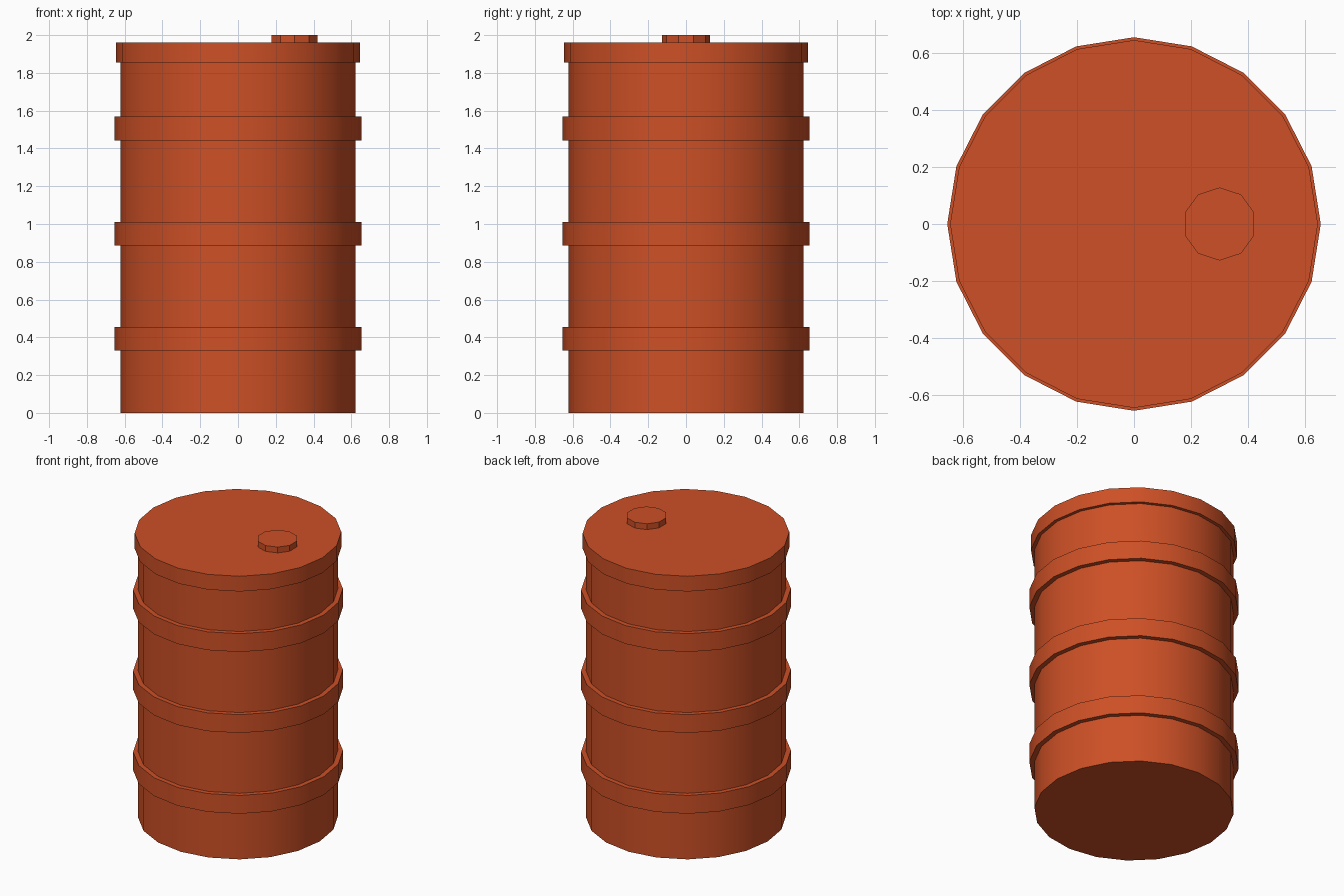
import bpy
import math

cube = bpy.data.objects.get("Cube")
if cube:
    bpy.data.objects.remove(cube, do_unlink=True)

# Single painted-metal colour
rust = bpy.data.materials.new("rust_orange_paint")
rust.use_nodes = True
colour = (0.61, 0.08, 0.019, 1)
rust.diffuse_color = colour
rust.node_tree.nodes["Principled BSDF"].inputs["Base Color"].default_value = colour


def disc(name, radius, bottom, top, sides=20, x=0):
    """Upright closed cylinder between two heights."""
    bpy.ops.mesh.primitive_cylinder_add(
        vertices=sides, radius=radius, depth=top - bottom,
        location=(x, 0, (bottom + top) / 2))
    part = bpy.context.object
    part.name = name
    part.data.materials.append(rust)
    bpy.ops.object.shade_smooth_by_angle(angle=math.radians(30))
    return part


def band(name, inner, outer, bottom, top, sides=20):
    """Hollow hoop with a rectangular section, wrapped around the drum."""
    section = [(inner, bottom), (outer, bottom), (outer, top), (inner, top)]
    verts = []
    for i in range(sides):
        a = math.tau * i / sides
        verts += [(r * math.cos(a), r * math.sin(a), z) for r, z in section]
    faces = []
    for i in range(sides):
        j = (i + 1) % sides
        for k in range(4):
            n = (k + 1) % 4
            faces.append((i * 4 + k, j * 4 + k, j * 4 + n, i * 4 + n))
    mesh = bpy.data.meshes.new(name)
    mesh.from_pydata(verts, [], faces)
    mesh.materials.append(rust)
    part = bpy.data.objects.new(name, mesh)
    bpy.context.collection.objects.link(part)
    bpy.ops.object.select_all(action="DESELECT")
    part.select_set(True)
    bpy.context.view_layer.objects.active = part
    bpy.ops.object.shade_smooth_by_angle(angle=math.radians(30))


# Drum, lid and filler cap
disc("drum_body", 0.623, 0, 1.9)
disc("drum_lid", 0.645, 1.855, 1.96)
disc("filler_cap", 0.128, 1.95, 2.0, sides=10, x=0.3)

# Reinforcing hoops
for label, z in (("lower", 0.392), ("middle", 0.948), ("upper", 1.506)):
    band(label + "_hoop", 0.61, 0.655, z - 0.063, z + 0.063)
